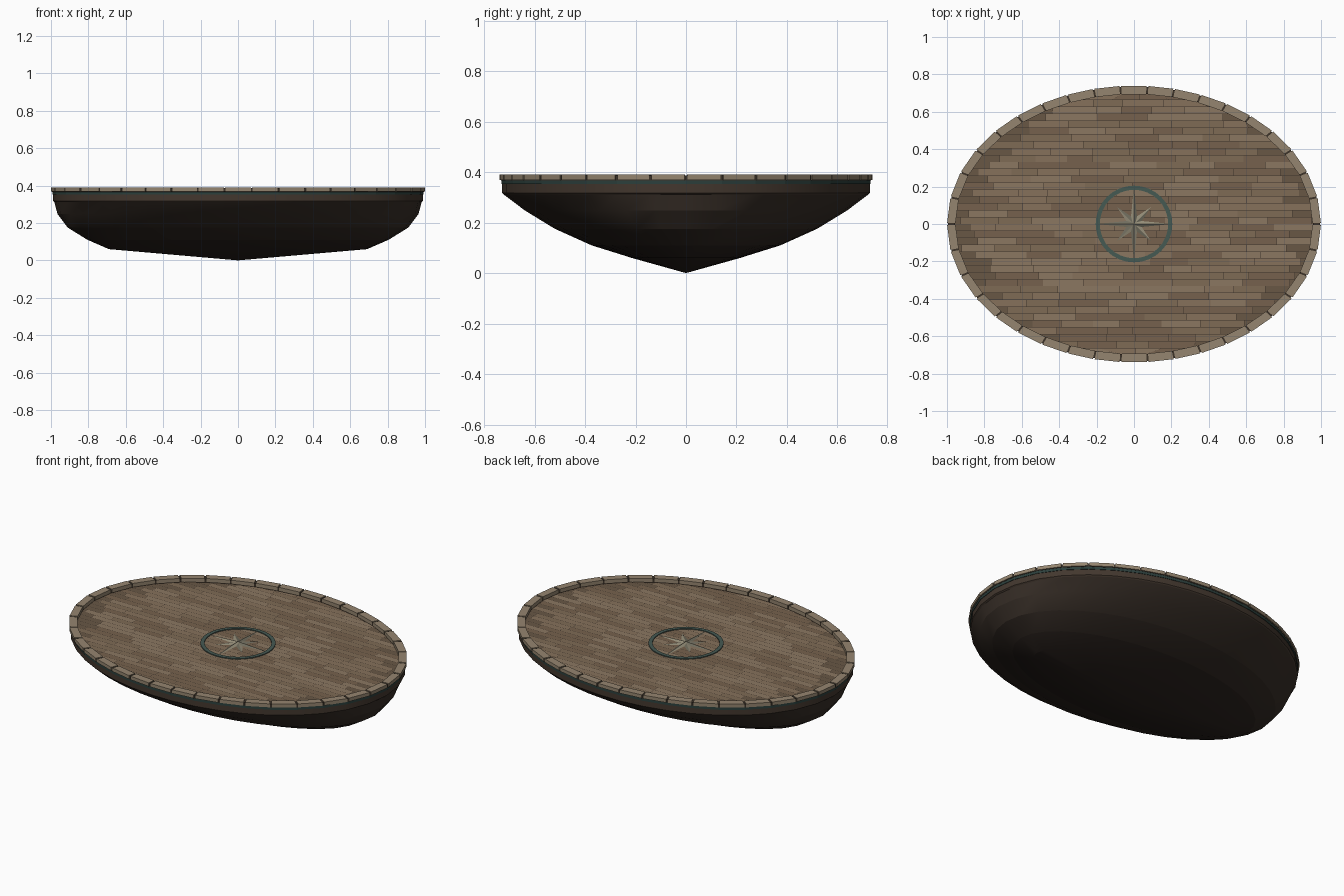
import bpy, bmesh, math, random
from mathutils import Vector

if "Cube" in bpy.data.objects:
    bpy.data.objects.remove(bpy.data.objects["Cube"])

random.seed(4)
RX, RY = 1.0, 0.74
DECK_Z = 0.366


def material(name, color):
    m = bpy.data.materials.new(name)
    m.diffuse_color = (*color, 1)
    m.use_nodes = True
    m.node_tree.nodes["Principled BSDF"].inputs["Base Color"].default_value = m.diffuse_color
    return m


HULL = [material(f"hull_wood_{i}", c) for i, c in enumerate([
    (0.022, 0.015, 0.012), (0.03, 0.021, 0.016), (0.038, 0.027, 0.02), (0.055, 0.038, 0.027)])]
PLANKS = [material(f"plank_{i}", c) for i, c in enumerate([
    (0.24, 0.165, 0.105), (0.21, 0.145, 0.09), (0.18, 0.12, 0.075), (0.26, 0.185, 0.12)])]
PLANK_DARK = material("plank_shaded", (0.14, 0.095, 0.06))
GAP = material("dark_gap", (0.045, 0.032, 0.022))
STONE = material("rim_wood", (0.30, 0.235, 0.16))
TEAL = material("teal_trim", (0.06, 0.10, 0.085))
TEAL_DARK = material("teal_band", (0.025, 0.05, 0.045))
STAR = [material("star_light", (0.30, 0.27, 0.19)), material("star_dark", (0.16, 0.15, 0.11))]


def finish(name, bm, mats):
    bmesh.ops.recalc_face_normals(bm, faces=bm.faces)
    me = bpy.data.meshes.new(name)
    bm.to_mesh(me)
    bm.free()
    for m in mats:
        me.materials.append(m)
    ob = bpy.data.objects.new(name, me)
    bpy.context.collection.objects.link(ob)
    return ob


def arc_angles(n):
    """Angles giving n equal arc-length steps round the ellipse."""
    steps = 4000
    pts = [(RX * math.cos(2 * math.pi * i / steps), RY * math.sin(2 * math.pi * i / steps))
           for i in range(steps + 1)]
    total = [0]
    for a, b in zip(pts, pts[1:]):
        total.append(total[-1] + math.dist(a, b))
    out, j = [], 0
    for k in range(n):
        while total[j] < total[-1] * k / n:
            j += 1
        out.append(2 * math.pi * j / steps)
    return out


ANGLES = arc_angles(38)


def ring(bm, rx, ry, z, angles=ANGLES):
    return [bm.verts.new((rx * math.cos(a), ry * math.sin(a), z)) for a in angles]


def bridge(bm, a, b, mat=0):
    n = len(a)
    for i in range(n):
        bm.faces.new((a[i], a[(i + 1) % n], b[(i + 1) % n], b[i])).material_index = mat


def closed_ring(name, section, mat, angles=ANGLES):
    """Sweep a closed (rx, ry, z) section round the ellipse."""
    bm = bmesh.new()
    rings = [ring(bm, *s, angles) for s in section]
    for i in range(len(rings)):
        bridge(bm, rings[i - 1], rings[i])
    return finish(name, bm, [mat])


# hull: stacked elliptical rings closing to a point below
bm = bmesh.new()
profile = [(0.69, 0.215, 0.06), (0.805, 0.375, 0.11), (0.91, 0.52, 0.175),
           (0.965, 0.64, 0.248), (0.982, 0.725, 0.312), (0.99, 0.73, 0.318), (0.99, 0.73, 0.362)]
rings = [ring(bm, *p) for p in profile]
tip = bm.verts.new((0, 0, 0))
for i in range(len(ANGLES)):
    bm.faces.new((rings[0][i], rings[0][(i + 1) % len(ANGLES)], tip))
for i in range(len(rings) - 1):
    bridge(bm, rings[i], rings[i + 1], (0, 1, 2, 2, 3, 3)[i])
bm.faces.new(rings[-1]).material_index = 2
hull = finish("hull", bm, HULL)
hull.data.shade_smooth()
hull.data.set_sharp_from_angle(angle=math.radians(18))

# teal band below the rim
closed_ring("trim_band", [(0.993, 0.733, 0.352), (0.993, 0.733, 0.372),
                          (0.96, 0.70, 0.372), (0.96, 0.70, 0.352)], TEAL_DARK)

# dark core visible between the rim blocks
closed_ring("rim_core", [(0.994, 0.734, 0.367), (0.994, 0.734, 0.386),
                         (0.957, 0.697, 0.386), (0.957, 0.697, 0.363)], GAP)

# rim blocks, one per ellipse step
bm = bmesh.new()
for i, a in enumerate(ANGLES):
    b = ANGLES[(i + 1) % len(ANGLES)]
    corners = []
    for z in (0.369, 0.39):
        for d in (0, 0.045):
            p, q = [Vector(((RX - d) * math.cos(t), (RY - d) * math.sin(t), z)) for t in (a, b)]
            corners += [p.lerp(q, 0.035), p.lerp(q, 0.965)]
    v = [bm.verts.new(c) for c in corners]
    for f in ((0, 1, 3, 2), (4, 5, 7, 6), (0, 1, 5, 4), (2, 3, 7, 6), (0, 2, 6, 4), (1, 3, 7, 5)):
        bm.faces.new([v[k] for k in f])
finish("rim_blocks", bm, [STONE])

# dark bed under the planks
bm = bmesh.new()
bm.faces.new(ring(bm, 0.965, 0.705, DECK_Z - 0.003))
finish("deck_bed", bm, [GAP])

# deck planks: staggered rows clipped to the ellipse
ROWS = 38
EX, EY = 0.96, 0.70
pitch = 2 * EY / ROWS


def reach(y):
    return EX * math.sqrt(max(0, 1 - (y / EY) ** 2))


bm = bmesh.new()
for r in range(ROWS):
    y0 = -EY + r * pitch + 0.0012
    y1 = y0 + pitch - 0.0024
    w0, w1 = reach(y0), reach(y1)
    wide = max(w0, w1)
    x = -wide - random.uniform(0, 0.15)
    while x < wide:
        end = x + random.uniform(0.13, 0.28)
        a, b = x + 0.001, end - 0.001
        quad = [(max(-w0, min(w0, a)), y0), (max(-w0, min(w0, b)), y0),
                (max(-w1, min(w1, b)), y1), (max(-w1, min(w1, a)), y1)]
        x = end
        if max(p[0] for p in quad) - min(p[0] for p in quad) < 0.004:
            continue
        f = bm.faces.new([bm.verts.new((*p, DECK_Z)) for p in quad])
        mid = f.calc_center_median()
        near_edge = abs(mid.x) > wide - 0.09
        f.material_index = 4 if near_edge else random.randrange(4)
bmesh.ops.dissolve_degenerate(bm, dist=1e-5, edges=bm.edges)
planks = finish("deck_planks", bm, PLANKS + [PLANK_DARK])
for p in planks.data.polygons:
    if p.normal.z < 0:
        p.flip()

# compass ring inlaid in the deck
circle = [2 * math.pi * i / 32 for i in range(32)]
closed_ring("compass_ring", [(0.205, 0.205, DECK_Z - 0.002), (0.205, 0.205, DECK_Z + 0.005),
                             (0.183, 0.183, DECK_Z + 0.005), (0.183, 0.183, DECK_Z - 0.002)],
            TEAL, circle)


# compass star: ridged points, long and short
def star(name, length, waist, turn, height):
    bm = bmesh.new()
    top = bm.verts.new((0, 0, DECK_Z + height))
    rim = []
    for i in range(8):
        a = turn + i * math.pi / 4
        d = length if i % 2 == 0 else waist
        rim.append(bm.verts.new((d * math.cos(a), d * math.sin(a), DECK_Z + 0.002)))
    for i in range(8):
        bm.faces.new((top, rim[i], rim[(i + 1) % 8])).material_index = i % 2
    bm.faces.new(rim[::-1])
    finish(name, bm, STAR)


star("compass_star_short", 0.13, 0.03, math.pi / 4, 0.008)
star("compass_star_long", 0.2, 0.026, 0, 0.012)
